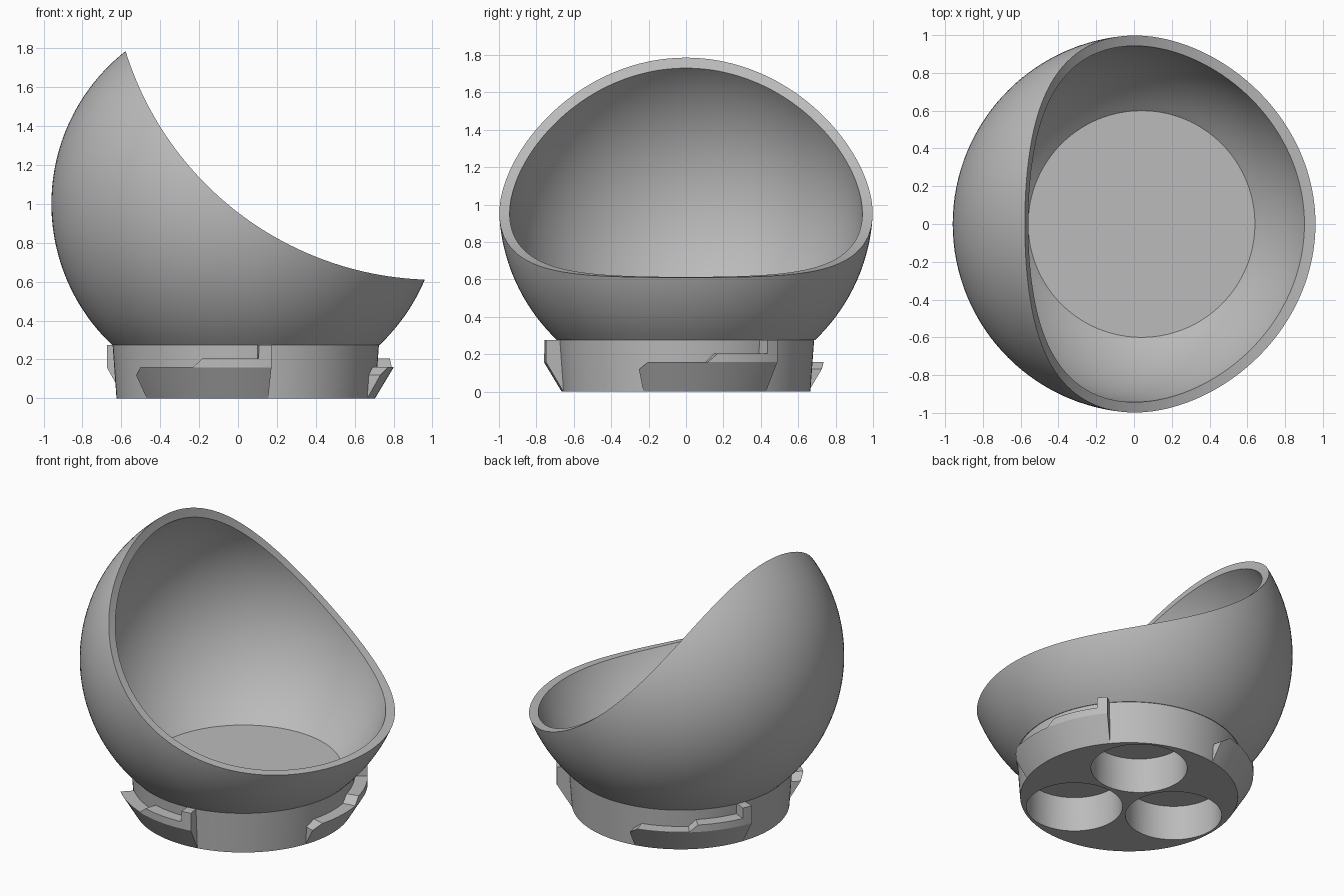
import bpy, bmesh
from math import sin, cos, pi, radians, sqrt, asin
from mathutils import Vector

if "Cube" in bpy.data.objects:
    bpy.data.objects.remove(bpy.data.objects["Cube"])

CX = 0.04            # axis of the bowl
CENTRE_Z = 1.0       # height of the sphere centre
R_OUT, R_IN = 1.0, 0.945
BASE_TOP, FLOOR_Z = 0.275, 0.27

grey = bpy.data.materials.new("plain grey")
grey.use_nodes = True
grey.diffuse_color = (0.5, 0.5, 0.5, 1)
grey.node_tree.nodes["Principled BSDF"].inputs["Base Color"].default_value = (0.5, 0.5, 0.5, 1)


def finish(bm, name):
    bmesh.ops.remove_doubles(bm, verts=bm.verts, dist=1e-5)
    bmesh.ops.recalc_face_normals(bm, faces=bm.faces)
    mesh = bpy.data.meshes.new(name)
    bm.to_mesh(mesh)
    bm.free()
    mesh.materials.append(grey)
    obj = bpy.data.objects.new(name, mesh)
    bpy.context.collection.objects.link(obj)
    return obj


def lathe(name, profile, steps=128):
    """Revolve (radius, z) points about the bowl axis."""
    bm = bmesh.new()
    verts = [bm.verts.new((CX + r, 0, z)) for r, z in profile]
    edges = [bm.edges.new(pair) for pair in zip(verts, verts[1:])]
    bmesh.ops.spin(bm, geom=verts + edges, cent=(CX, 0, 0), axis=(0, 0, 1),
                   angle=2 * pi, steps=steps, use_merge=True)
    return finish(bm, name)


def arc(radius, z_start, steps=48):
    """Sphere profile from height z_start up to the pole."""
    a0 = asin((z_start - CENTRE_Z) / radius)
    angles = [a0 + (pi / 2 - a0) * i / steps for i in range(steps)]
    return [(radius * cos(a), CENTRE_Z + radius * sin(a)) for a in angles] + [(0, CENTRE_Z + radius)]


def cylinder(name, radius, depth, location, turn=0.0, segments=64):
    bm = bmesh.new()
    bmesh.ops.create_cone(bm, cap_ends=True, segments=segments,
                          radius1=radius, radius2=radius, depth=depth)
    for v in bm.verts:
        y, z = v.co.y, v.co.z
        v.co.y, v.co.z = y * cos(turn) - z * sin(turn), y * sin(turn) + z * cos(turn)
        v.co += Vector(location)
    return finish(bm, name)


def smooth(obj):
    bpy.ops.object.select_all(action='DESELECT')
    obj.select_set(True)
    bpy.context.view_layer.objects.active = obj
    bpy.ops.object.shade_smooth_by_angle(angle=radians(25))


def subtract(obj, cutter):
    cutter.hide_render = True
    mod = obj.modifiers.new("cut", 'BOOLEAN')
    mod.operation, mod.solver, mod.object = 'DIFFERENCE', 'EXACT', cutter
    bpy.ops.object.select_all(action='DESELECT')
    bpy.context.view_layer.objects.active = obj
    obj.select_set(True)
    bpy.ops.object.modifier_apply(modifier=mod.name)
    bpy.data.objects.remove(cutter)


# Bowl on its tapered base
bowl = lathe("bowl_and_base", [(0, 0), (0.665, 0), (0.685, BASE_TOP)] + arc(R_OUT, BASE_TOP))

# Hollow inside with a flat floor
subtract(bowl, lathe("cavity_cutter", [(0, FLOOR_Z)] + arc(R_IN, FLOOR_Z)))

# Sweeping curved opening
subtract(bowl, cylinder("opening_cutter", 1.672, 3, (1.0186, 0, 2.2815), pi / 2, 256))

# Three round pockets underneath
for k in range(3):
    a = radians(60 + 120 * k)
    spot = (CX + 0.355 * cos(a), 0.355 * sin(a), 0.085)
    subtract(bowl, cylinder("pocket_cutter", 0.294, 0.3, spot))
smooth(bowl)


# Locking lugs: stepped ramp ending in an upright stop
LUG_TOP = [(0, 0.12), (4.5, 0.16), (29, 0.16), (33, 0.205), (55, 0.205), (55.1, 0.275), (60, 0.275)]


def lug(name, start):
    stations = [LUG_TOP[0]]
    for (a0, t0), (a1, t1) in zip(LUG_TOP, LUG_TOP[1:]):
        n = max(1, round((a1 - a0) / 2.5))
        stations += [(a0 + (a1 - a0) * i / n, t0 + (t1 - t0) * i / n) for i in range(1, n + 1)]
    bm = bmesh.new()
    rings = []
    for ang, top in stations:
        a = radians(start + ang)
        shoulder = min(0.16, top) - 0.002
        r = 0.665 + 0.6 * shoulder
        section = [(0.65, 0.003), (0.665, 0), (r, shoulder), (r, top), (0.66, top)]
        rings.append([bm.verts.new((CX + q * cos(a), q * sin(a), z)) for q, z in section])
    for p, q in zip(rings, rings[1:]):
        for i in range(5):
            j = (i + 1) % 5
            bm.faces.new((p[i], p[j], q[j], q[i]))
    bm.faces.new(rings[0])
    bm.faces.new(rings[-1])
    smooth(finish(bm, name))


for k, side in enumerate(("left", "back", "front")):
    lug("locking_lug_" + side, -20 + 120 * k)
